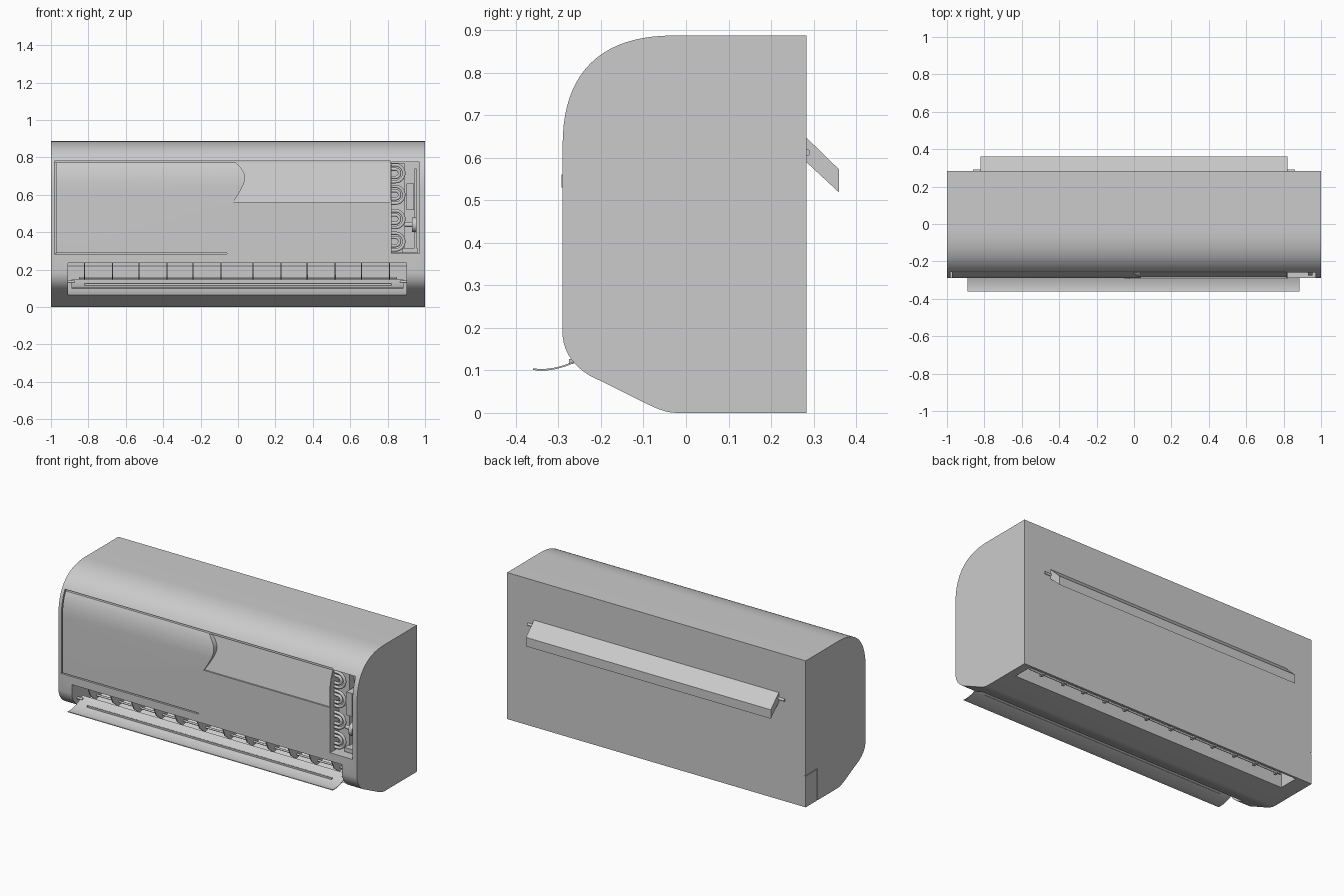
import bpy, bmesh, math
from mathutils import Vector

if "Cube" in bpy.data.objects:
    bpy.data.objects.remove(bpy.data.objects["Cube"])


def mesh_object(name, loop_a, loop_b):
    """Closed solid between two matching outlines."""
    bm = bmesh.new()
    a = [bm.verts.new(p) for p in loop_a]
    b = [bm.verts.new(p) for p in loop_b]
    bm.faces.new(a)
    bm.faces.new(list(reversed(b)))
    n = len(a)
    for i in range(n):
        j = (i + 1) % n
        bm.faces.new((a[i], b[i], b[j], a[j]))
    bmesh.ops.recalc_face_normals(bm, faces=bm.faces)
    me = bpy.data.meshes.new(name)
    bm.to_mesh(me)
    bm.free()
    ob = bpy.data.objects.new(name, me)
    bpy.context.collection.objects.link(ob)
    return ob


def extrude_x(name, yz, x0, x1):
    return mesh_object(name, [(x0, y, z) for y, z in yz], [(x1, y, z) for y, z in yz])


def box(name, x0, x1, y0, y1, z0, z1):
    return extrude_x(name, [(y0, z0), (y1, z0), (y1, z1), (y0, z1)], x0, x1)


def rod(name, x0, x1, y, z, r, n=16):
    ring = [(y + r * math.cos(2 * math.pi * i / n), z + r * math.sin(2 * math.pi * i / n)) for i in range(n)]
    return smooth(extrude_x(name, ring, x0, x1))


def bezier(p0, p1, p2, p3, n):
    pts = [Vector(p) for p in (p0, p1, p2, p3)]
    out = []
    for i in range(n + 1):
        t = i / n
        s = 1 - t
        v = pts[0] * s**3 + pts[1] * 3 * s * s * t + pts[2] * 3 * s * t * t + pts[3] * t**3
        out.append((v.x, v.y))
    return out


def smooth(ob):
    bpy.ops.object.select_all(action='DESELECT')
    ob.select_set(True)
    bpy.context.view_layer.objects.active = ob
    bpy.ops.object.shade_smooth_by_angle(angle=math.radians(30))
    return ob


def cut(ob, cutter):
    cutter.hide_render = True
    mod = ob.modifiers.new("cut", 'BOOLEAN')
    mod.operation, mod.solver, mod.object = 'DIFFERENCE', 'EXACT', cutter
    bpy.context.view_layer.objects.active = ob
    bpy.ops.object.modifier_apply(modifier=mod.name)
    bpy.data.objects.remove(cutter)


# Casing: side profile swept across the width
profile = [(0.283, 0), (0.283, 0.887)]
profile += bezier((-0.03, 0.887), (-0.2, 0.887), (-0.29, 0.80), (-0.29, 0.63), 20)
profile += bezier((-0.29, 0.18), (-0.285, 0.13), (-0.25, 0.095), (-0.2, 0.075), 10)
profile += bezier((-0.10, 0.025), (-0.07, 0.011), (-0.05, 0.0), (-0.02, 0.0), 6)
casing = extrude_x("casing", profile, -1, 1)

# Air outlet duct and rear underside opening
cut(casing, extrude_x("duct_cutter", [(-0.4, 0.235), (-0.1, 0.235), (0.1, 0.3), (0.1, 0.22),
                                      (-0.1, 0.1), (-0.172, 0.065), (-0.4, 0.065)], -0.91, 0.90))
cut(casing, box("underside_cutter", -0.9, 0.95, 0.15, 0.27, -0.1, 0.14))

# Service bay on the right
cut(casing, box("bay_cutter", 0.82, 0.97, -0.4, -0.16, 0.285, 0.775))

# Filter recess with a wavy left edge and sloping floor
wave = bezier((-0.01, 0.772), (0.06, 0.70), (0.05, 0.68), (-0.025, 0.56), 12)
outline = wave + [(0.815, 0.56), (0.815, 0.772)]
cut(casing, mesh_object("filter_cutter", [(x, -0.4, z) for x, z in outline],
                        [(x, -0.284 + (z - 0.56) * 0.22, z) for x, z in outline]))

# Front panel seams and pipe knockout seams
for seam in [(-0.98, 0.816, -0.4, -0.235, 0.774, 0.781),
             (-0.98, -0.973, -0.4, -0.245, 0.287, 0.777),
             (-0.981, -0.06, -0.4, -0.275, 0.283, 0.29),
             (-1.1, -0.992, 0.168, 0.173, -0.1, 0.19),
             (-1.1, -0.992, 0.170, 0.30, 0.187, 0.192)]:
    cut(casing, box("seam_cutter", *seam))
smooth(casing)

# Filter lower lip
lip = [(-0.05, 0.53), (0.82, 0.53), (0.82, 0.56), (-0.025, 0.56)]
mesh_object("filter_lip", [(x, -0.293, z) for x, z in lip], [(x, -0.27, z) for x, z in lip])

# Coil return bends in the bay
for i, z in enumerate((0.715, 0.60, 0.47, 0.35)):
    for r in (0.045, 0.022):
        cu = bpy.data.curves.new("coil_bend", 'CURVE')
        cu.dimensions = '3D'
        cu.bevel_depth = 0.009
        cu.bevel_resolution = 3
        sp = cu.splines.new('POLY')
        pts = [(0.82, r)] + [(0.842 + r * math.sin(a * math.pi / 12), r * math.cos(a * math.pi / 12))
                             for a in range(13)] + [(0.82, -r)]
        sp.points.add(len(pts) - 1)
        for p, (x, dz) in zip(sp.points, pts):
            p.co = (x, -0.245, z + dz, 1)
        bend = bpy.data.objects.new(f"coil_bend_{i}", cu)
        bpy.context.collection.objects.link(bend)

# Electronics, valve and end plate in the bay
box("coil_end_plate", 0.819, 0.89, -0.205, -0.155, 0.29, 0.77)
box("control_box", 0.90, 0.94, -0.25, -0.155, 0.52, 0.66)
box("bay_bracket", 0.945, 0.955, -0.24, -0.155, 0.30, 0.74)
rod("valve_stem", 0.89, 0.955, -0.235, 0.44, 0.012)
rod("valve_head", 0.93, 0.955, -0.235, 0.44, 0.04)
box("bay_base", 0.88, 0.96, -0.24, -0.155, 0.29, 0.315)

# Vertical air vanes with link rod, in the outlet
vane_profile = [(-0.27, 0.236), (-0.10, 0.236), (-0.11, 0.15), (-0.19, 0.13), (-0.24, 0.17)]
xs = [-0.82, -0.67, -0.53, -0.38, -0.24, -0.09, 0.08, 0.23, 0.37, 0.52, 0.66, 0.81]
for i, x in enumerate(xs):
    extrude_x(f"air_vane_{i}", vane_profile, x - 0.003, x + 0.003)
    box(f"underside_stub_{i}", x - 0.008, x + 0.008, 0.19, 0.22, 0.03, 0.141)
rod("vane_link_rod", -0.85, 0.85, -0.18, 0.155, 0.006)
rod("underside_rod", -0.85, 0.9, 0.205, 0.04, 0.006)

# Curved louver, its stiffening rail and pivots
under = bezier((-0.36, 0.101), (-0.32, 0.094), (-0.27, 0.108), (-0.215, 0.143), 14)
louver = under + [(y, z + 0.004) for y, z in reversed(under)]
smooth(extrude_x("louver", louver, -0.89, 0.885))
box("louver_rail", -0.82, 0.82, -0.275, -0.265, 0.115, 0.127)
for i, x in enumerate((-0.895, 0.885)):
    rod(f"louver_pivot_{i}", x - 0.02, x + 0.02, -0.235, 0.135, 0.007)

# Rear wall bracket and hinge pins
extrude_x("wall_bracket", [(0.278, 0.652), (0.36, 0.572), (0.36, 0.518), (0.278, 0.594)], -0.82, 0.82)
for i, s in enumerate((-1, 1)):
    rod(f"bracket_pin_{i}", min(s * 0.81, s * 0.86), max(s * 0.81, s * 0.86), 0.284, 0.612, 0.008)
